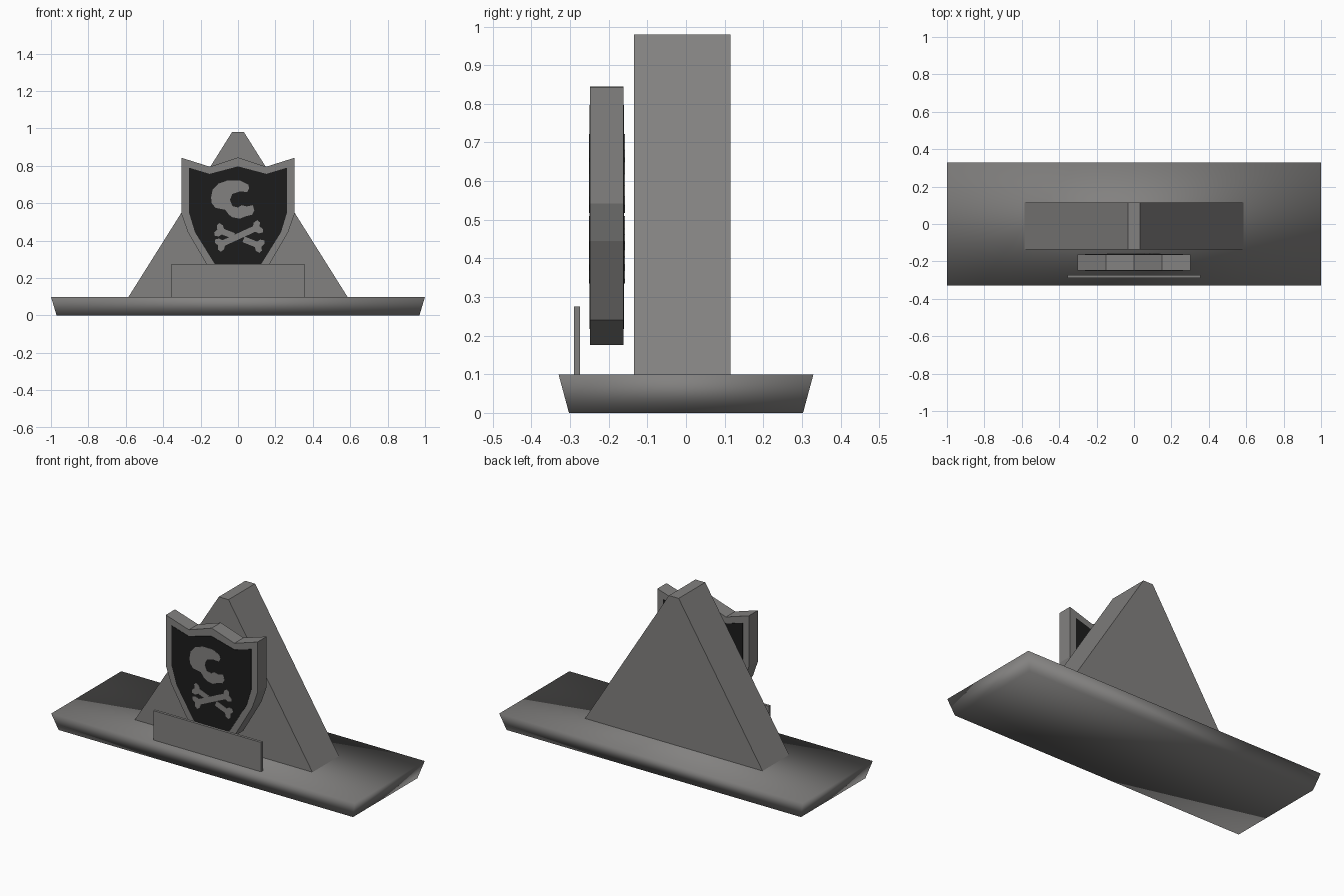
import bpy, bmesh
from mathutils import Vector

if "Cube" in bpy.data.objects:
    bpy.data.objects.remove(bpy.data.objects["Cube"])


def material(name, v):
    m = bpy.data.materials.new(name)
    m.diffuse_color = (*v, 1)
    m.use_nodes = True
    m.node_tree.nodes["Principled BSDF"].inputs["Base Color"].default_value = m.diffuse_color
    return m


GREY = material("stone grey", (0.225, 0.22, 0.215))
BLACK = material("black", (0.012, 0.012, 0.012))


def add_object(name, bm, mat):
    bmesh.ops.recalc_face_normals(bm, faces=bm.faces)
    me = bpy.data.meshes.new(name)
    bm.to_mesh(me)
    bm.free()
    me.materials.append(mat)
    ob = bpy.data.objects.new(name, me)
    bpy.context.collection.objects.link(ob)
    return ob


def prism(name, pts, y0, y1, mat):
    """Extrude an (x, z) outline from y0 to y1."""
    bm = bmesh.new()
    face = bm.faces.new([bm.verts.new((x, y0, z)) for x, z in pts])
    ext = bmesh.ops.extrude_face_region(bm, geom=[face])["geom"]
    moved = [g for g in ext if isinstance(g, bmesh.types.BMVert)]
    bmesh.ops.translate(bm, verts=moved, vec=(0, y1 - y0, 0))
    return add_object(name, bm, mat)


def mirrored(half):
    """Complete a right-hand outline whose first and last points lie on x = 0."""
    return half + [(-x, z) for x, z in half[-2:0:-1]]


# base: slab flaring upward, smooth shaded
bm = bmesh.new()
bmesh.ops.create_cube(bm, size=2)
for v in bm.verts:
    top = v.co.z > 0
    v.co = (v.co.x * (1.0 if top else 0.97),
            v.co.y * (0.33 if top else 0.303), 0.1 if top else 0)
for f in bm.faces:
    f.smooth = True
add_object("base", bm, GREY)

# tapered back block and upright name plate
prism("back_wedge", [(-0.585, 0.1), (0.585, 0.1), (0.032, 0.98), (-0.032, 0.98)],
      -0.135, 0.115, GREY)
prism("front_plate", [(-0.355, 0.1), (0.355, 0.1), (0.355, 0.275), (-0.355, 0.275)],
      -0.29, -0.274, GREY)

# shield body
prism("shield", mirrored([(0, 0.845), (0.15, 0.795), (0.302, 0.843), (0.302, 0.542),
                          (0.268, 0.445), (0.148, 0.24), (0, 0.176)]),
      -0.248, -0.162, GREY)

# emblem outlines
field = mirrored([(0, 0.797), (0.152, 0.757), (0.262, 0.79), (0.262, 0.55),
                  (0.23, 0.445), (0.118, 0.265), (0, 0.217)])
skull = [(-0.144, 0.63), (-0.136, 0.672), (-0.105, 0.705), (-0.055, 0.722),
         (0.01, 0.722), (0.055, 0.7), (0.06, 0.68), (0.05, 0.66), (0.01, 0.663),
         (-0.03, 0.65), (-0.043, 0.618), (-0.03, 0.585), (0.0, 0.577), (0.02, 0.59),
         (0.045, 0.583), (0.08, 0.59), (0.087, 0.56), (0.075, 0.538), (0.04, 0.53),
         (0.01, 0.517), (-0.03, 0.525), (-0.05, 0.54), (-0.068, 0.565),
         (-0.12, 0.575), (-0.14, 0.6)]


def bone(a, b, knob_b):
    """Bone outline from a to b with a two-lobed end at a, optionally at b."""
    a, b = Vector(a), Vector(b)
    d = (b - a).normalized()
    n = Vector((-d.y, d.x))
    lobe = [(0.042, 0.016), (0.03, 0.032), (0.008, 0.036), (0.0, 0.02)]

    def end(p, s):
        side = [p + d * s * u + n * s * w for u, w in lobe]
        other = [p + d * s * u - n * s * w for u, w in lobe[::-1]]
        return side + [p + d * s * 0.01] + other
    tip = end(b, -1) if knob_b else [b - n * 0.016, b + n * 0.016]
    return [tuple(p) for p in end(a, 1) + tip]


bones = [bone((-0.115, 0.415 - 0.045), (0.125, 0.48), True),
         bone((-0.12, 0.463), (-0.022, 0.425), False),
         bone((0.135, 0.365), (0.03, 0.407), False)]

# painted emblem on the front and the back of the shield
for side, y, s in (("front", -0.248, -1), ("back", -0.162, 1)):
    prism(side + "_field", field, y, y + s * 0.002, BLACK)
    prism(side + "_skull", skull, y, y + s * 0.0035, GREY)
    for i, outline in enumerate(bones):
        prism(f"{side}_bone_{i + 1}", outline, y, y + s * 0.0035, GREY)
